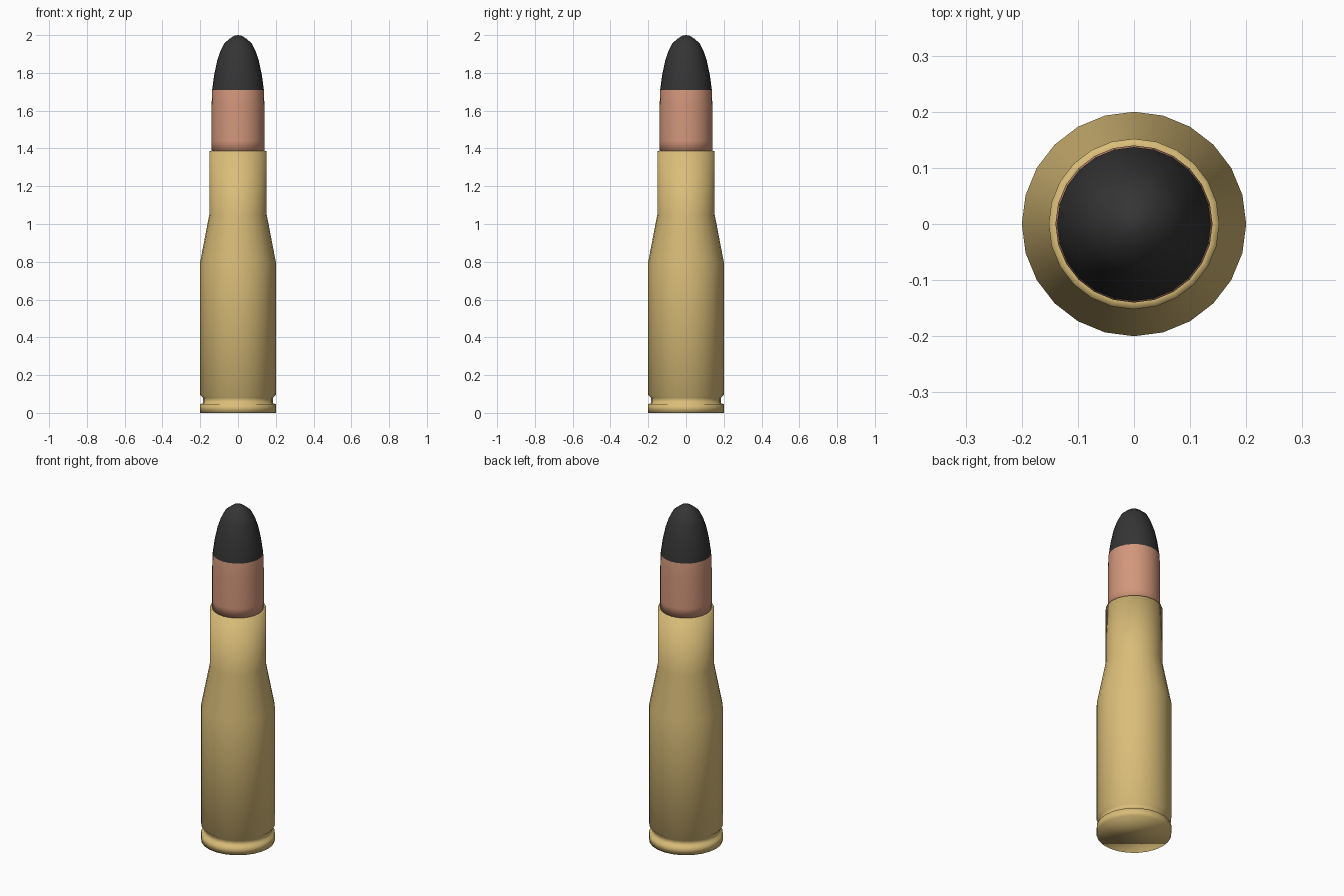
import bpy
import bmesh
from math import cos, sin, tau

SIDES = 24

cube = bpy.data.objects.get("Cube")
if cube:
    bpy.data.objects.remove(cube, do_unlink=True)


def make_material(name, rgb, metallic=0.0):
    mat = bpy.data.materials.new(name)
    mat.use_nodes = True
    mat.diffuse_color = (*rgb, 1)
    shader = mat.node_tree.nodes["Principled BSDF"]
    shader.inputs["Base Color"].default_value = (*rgb, 1)
    shader.inputs["Roughness"].default_value = 0.6
    return mat


def lathe(name, profile, materials, rule=None):
    """Spin a (radius, z) profile into a closed solid; radius 0 makes a point."""
    bm = bmesh.new()
    rings = []
    for r, z in profile:
        count = SIDES if r else 1
        rings.append([bm.verts.new((r * cos(tau * i / SIDES), r * sin(tau * i / SIDES), z))
                      for i in range(count)])
    for low, high in zip(rings, rings[1:]):
        for i in range(SIDES):
            j = (i + 1) % SIDES
            if len(high) == 1:
                bm.faces.new((low[i], low[j], high[0]))
            else:
                bm.faces.new((low[i], low[j], high[j], high[i]))
    # Flat caps close the open ends
    bm.faces.new(reversed(rings[0]))
    if len(rings[-1]) > 1:
        bm.faces.new(rings[-1])
    bmesh.ops.recalc_face_normals(bm, faces=bm.faces)
    for face in bm.faces:
        face.smooth = True
        if rule:
            face.material_index = rule(face.calc_center_median().z)
    mesh = bpy.data.meshes.new(name)
    bm.to_mesh(mesh)
    bm.free()
    for mat in materials:
        mesh.materials.append(mat)
    obj = bpy.data.objects.new(name, mesh)
    bpy.context.collection.objects.link(obj)
    return obj


brass = make_material("brass", (0.70, 0.51, 0.19))
copper = make_material("copper", (0.65, 0.31, 0.20))
black = make_material("black_tip", (0.035, 0.035, 0.035))

# Case: rim, extractor groove, body, shoulder, neck and mouth lip
lathe("case", [(0.20, 0), (0.20, 0.047), (0.185, 0.05), (0.185, 0.08),
               (0.20, 0.095), (0.20, 0.80), (0.152, 1.05),
               (0.152, 1.385), (0.14, 1.386)], [brass])

# Projectile: copper jacket with a black painted nose
NOSE_START = 1.71
lathe("projectile", [(0.14, 1.38), (0.14, 1.44), (0.14, 1.62), (0.137, NOSE_START),
                     (0.126, 1.79), (0.11, 1.865), (0.093, 1.915), (0.072, 1.957),
                     (0.045, 1.98), (0.022, 1.996), (0, 2.0)],
      [copper, black], lambda z: int(z > NOSE_START))
